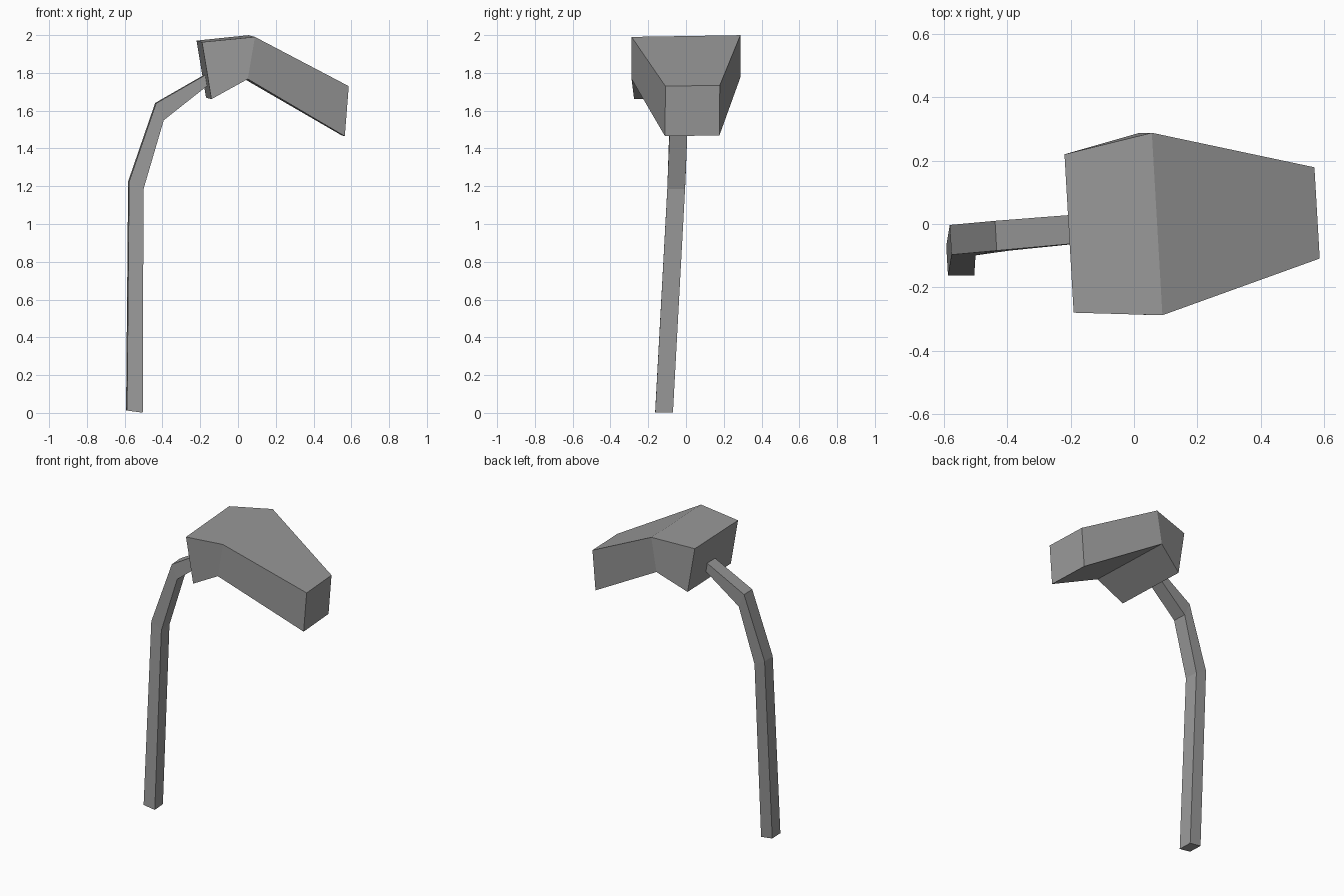
import bpy
import bmesh
from mathutils import Vector

cube = bpy.data.objects.get("Cube")
if cube:
    bpy.data.objects.remove(cube, do_unlink=True)

grey = bpy.data.materials.new("plain_grey")
grey.use_nodes = True
colour = (0.32, 0.32, 0.32, 1)
grey.diffuse_color = colour
grey.node_tree.nodes["Principled BSDF"].inputs["Base Color"].default_value = colour

# Sideways direction shared by both parts, slightly turned and tilted
SIDE = Vector((-0.058, 1, 0.016))


def loft(name, sections):
    """Bridge four-cornered sections given as (upper point, lower point, half width)."""
    bm = bmesh.new()
    rings = []
    for upper, lower, half in sections:
        u, l, s = Vector(upper), Vector(lower), SIDE * half
        rings.append([bm.verts.new(p) for p in (u - s, u + s, l + s, l - s)])
    for a, b in zip(rings, rings[1:]):
        for i in range(4):
            j = (i + 1) % 4
            bm.faces.new((a[i], a[j], b[j], b[i]))
    bm.faces.new(rings[0])
    bm.faces.new(rings[-1])
    bmesh.ops.recalc_face_normals(bm, faces=bm.faces)
    mesh = bpy.data.meshes.new(name)
    bm.to_mesh(mesh)
    bm.free()
    mesh.materials.append(grey)
    obj = bpy.data.objects.new(name, mesh)
    bpy.context.collection.objects.link(obj)
    return obj


# Bent square pole, from the foot up into the lamp head
loft("pole", [
    ((-0.59, -0.116, 0.013), (-0.507, -0.116, 0.002), 0.047),
    ((-0.579, -0.05, 1.225), (-0.503, -0.052, 1.185), 0.047),
    ((-0.436, -0.037, 1.64), (-0.396, -0.037, 1.55), 0.047),
    ((-0.14, -0.012, 1.81), (-0.13, -0.012, 1.76), 0.045),
])

# Bent lamp head: rear end, widest ridge, narrow drooping tip
loft("lamp_head", [
    ((-0.205, -0.03, 1.967), (-0.155, -0.025, 1.665), 0.25),
    ((0.073, 0, 1.995), (0.035, 0, 1.772), 0.288),
    ((0.578, 0.035, 1.732), (0.557, 0.033, 1.467), 0.144),
])
